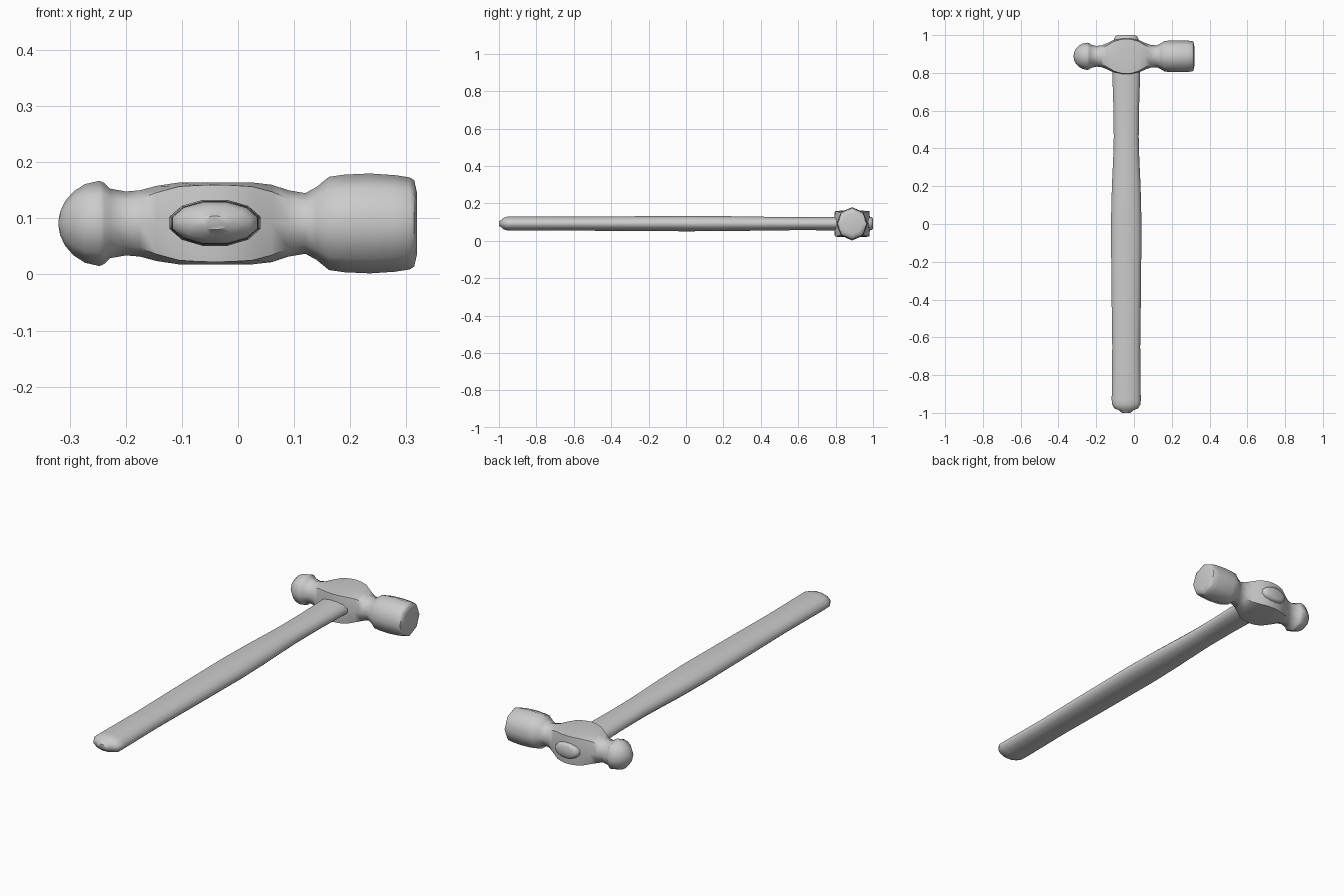
import bpy, bmesh, math


def loft(name, rings, angle):
    """Skin a list of closed rings, cap both ends and smooth by angle."""
    bm = bmesh.new()
    loops = [[bm.verts.new(p) for p in ring] for ring in rings]
    n = len(loops[0])
    for a, b in zip(loops, loops[1:]):
        for i in range(n):
            j = (i + 1) % n
            bm.faces.new((a[i], a[j], b[j], b[i]))
    bm.faces.new(loops[0])
    bm.faces.new(loops[-1])
    bmesh.ops.remove_doubles(bm, verts=bm.verts, dist=1e-5)
    bmesh.ops.recalc_face_normals(bm, faces=bm.faces)
    mesh = bpy.data.meshes.new(name)
    bm.to_mesh(mesh)
    bm.free()
    obj = bpy.data.objects.new(name, mesh)
    bpy.context.collection.objects.link(obj)
    bpy.ops.object.select_all(action='DESELECT')
    obj.select_set(True)
    bpy.context.view_layer.objects.active = obj
    bpy.ops.object.shade_smooth_by_angle(angle=math.radians(angle))
    return obj


HEAD_Y, HEAD_Z = 0.888, 0.091
HANDLE_X, HANDLE_Z = -0.041, 0.092


def head_ring(x, ry, rz, d):
    """Eight-sided ring; d pushes the diagonal corners out towards a box."""
    unit = [(1, 0), (d, d), (0, 1), (-d, d), (-1, 0), (-d, -d), (0, -1), (d, -d)]
    return [(x, HEAD_Y + ry * u, HEAD_Z + rz * v) for u, v in unit]


def handle_ring(y, rx, rz):
    """Twelve-sided oval ring with flats on top and bottom."""
    ring = []
    for i in range(12):
        t = math.radians(15 + 30 * i)
        ring.append((HANDLE_X + rx * math.cos(t) / 0.966, y,
                     HANDLE_Z + rz * math.sin(t) / 0.966))
    return ring


# Head: ball peen, neck, boxy eye, neck, striking face (x, half y, half z, corner)
R = 0.707
head = [
    (-0.320, 0.004, 0.004, R), (-0.317, 0.020, 0.021, R), (-0.308, 0.038, 0.040, R),
    (-0.293, 0.055, 0.057, R), (-0.273, 0.067, 0.070, R), (-0.247, 0.072, 0.076, R),
    (-0.238, 0.070, 0.072, R), (-0.228, 0.062, 0.062, R), (-0.200, 0.055, 0.057, R),
    (-0.175, 0.057, 0.059, 0.74), (-0.145, 0.068, 0.067, 0.82),
    (-0.105, 0.088, 0.073, 0.90), (-0.070, 0.096, 0.073, 0.93),
    (-0.040, 0.098, 0.073, 0.94), (-0.010, 0.096, 0.073, 0.93),
    (0.025, 0.087, 0.073, 0.90), (0.060, 0.070, 0.069, 0.82),
    (0.090, 0.060, 0.059, 0.75), (0.120, 0.058, 0.054, R), (0.140, 0.067, 0.065, R),
    (0.162, 0.081, 0.083, R), (0.190, 0.083, 0.087, R), (0.235, 0.084, 0.089, R),
    (0.280, 0.083, 0.086, R), (0.306, 0.081, 0.082, R), (0.314, 0.077, 0.077, R),
    (0.319, 0.055, 0.055, R),
]
loft("hammer_head", [head_ring(*s) for s in head], 50)

# Handle: rounded butt, swelling grip, slim waist, end showing through the eye
handle = [
    (-1.000, 0.022, 0.012), (-0.985, 0.040, 0.022), (-0.977, 0.062, 0.030),
    (-0.955, 0.076, 0.037), (-0.930, 0.077, 0.038), (-0.650, 0.074, 0.037),
    (-0.350, 0.078, 0.039), (0.000, 0.081, 0.041), (0.200, 0.076, 0.040),
    (0.350, 0.069, 0.038), (0.460, 0.066, 0.036), (0.620, 0.068, 0.035),
    (0.800, 0.074, 0.036), (0.900, 0.072, 0.036), (0.980, 0.064, 0.036),
    (0.994, 0.058, 0.034), (1.000, 0.046, 0.026),
]
loft("wooden_handle", [handle_ring(*s) for s in handle], 50)
